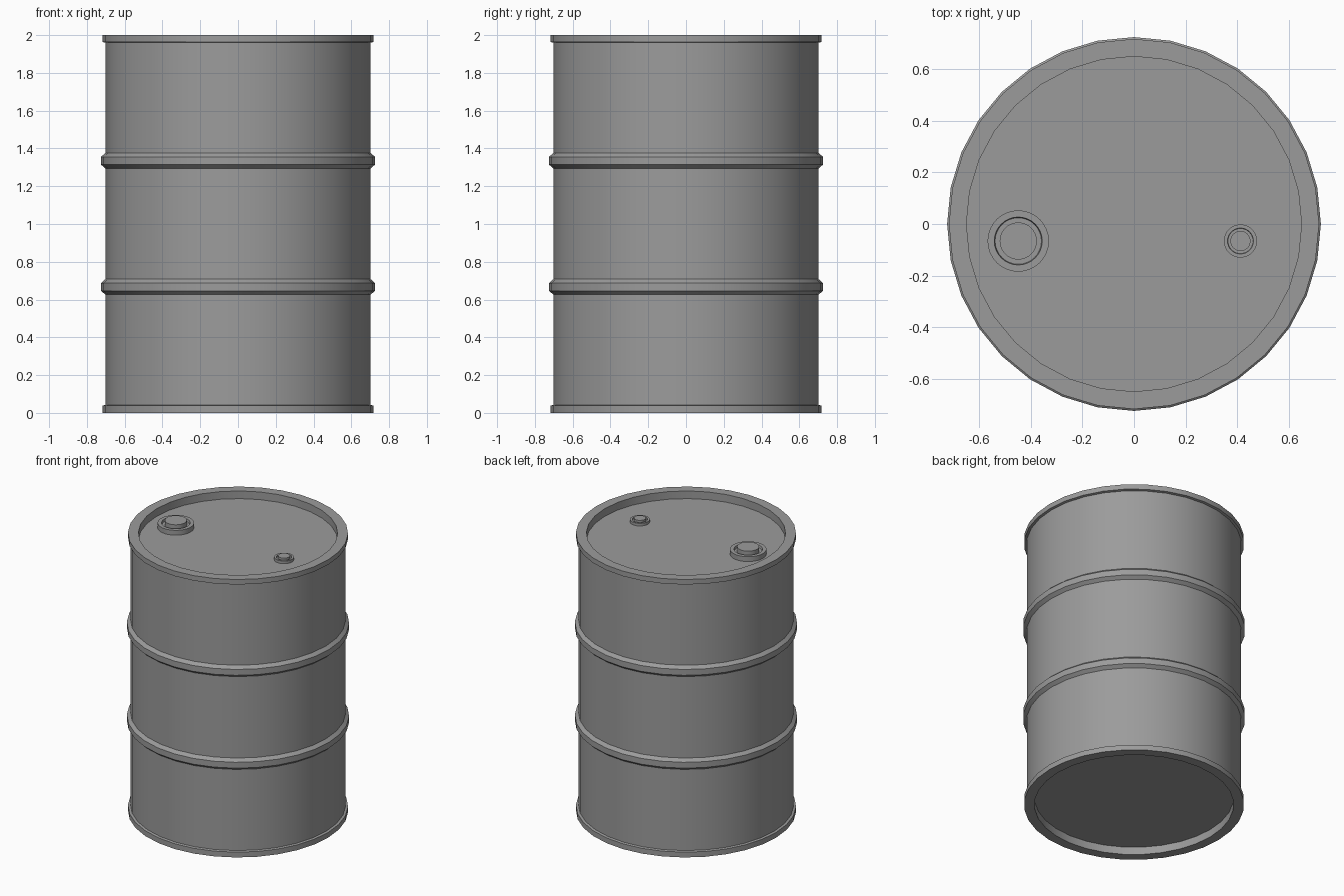
import bpy, bmesh, math

if "Cube" in bpy.data.objects:
    bpy.data.objects.remove(bpy.data.objects["Cube"])

steel = bpy.data.materials.new("dark_steel")
steel.diffuse_color = (0.33, 0.33, 0.33, 1)
steel.use_nodes = True
steel.node_tree.nodes["Principled BSDF"].inputs["Base Color"].default_value = steel.diffuse_color


def lathe(name, profile, sides, x=0, y=0, z=0):
    """Spin an (r, z) profile round the z axis and cap both end rings."""
    bm = bmesh.new()
    rings = [[bm.verts.new((r * math.cos(2 * math.pi * i / sides),
                            r * math.sin(2 * math.pi * i / sides), h))
              for i in range(sides)] for r, h in profile]
    for a, b in zip(rings, rings[1:]):
        for i in range(sides):
            j = (i + 1) % sides
            bm.faces.new((a[i], a[j], b[j], b[i]))
    bm.faces.new(rings[0][::-1])
    bm.faces.new(rings[-1])
    bmesh.ops.recalc_face_normals(bm, faces=bm.faces)
    mesh = bpy.data.meshes.new(name)
    bm.to_mesh(mesh)
    bm.free()
    mesh.materials.append(steel)
    obj = bpy.data.objects.new(name, mesh)
    obj.location = (x, y, z)
    bpy.context.collection.objects.link(obj)
    bpy.context.view_layer.objects.active = obj
    obj.select_set(True)
    bpy.ops.object.shade_smooth_by_angle(angle=math.radians(30))
    obj.select_set(False)
    return obj


R, RIM, RIB, LID, DEPTH = 0.702, 0.718, 0.725, 0.65, 0.055


def rib(z):
    return [(R, z - 0.041), (RIB, z - 0.021), (RIB, z + 0.021), (R, z + 0.041)]


# Drum shell: recessed base, rims, two rolling hoops, recessed lid
shell = [(LID, DEPTH), (LID, 0), (RIM, 0), (RIM, 0.038), (R, 0.042)]
shell += rib(0.667) + rib(1.335)
shell += [(R, 1.96), (RIM, 1.964), (RIM, 2), (LID, 2), (LID, 2 - DEPTH)]
lathe("drum_shell", shell, 32)


# Bungs: a collar with a plug standing in it
def bung(name, x, s):
    lathe(name, [(0.119 * s, 0), (0.119 * s, 0.035 * s), (0.093 * s, 0.035 * s),
                 (0.090 * s, 0.018 * s), (0.072 * s, 0.018 * s),
                 (0.072 * s, 0.053 * s)], 32, x, -0.066, 2 - DEPTH)


bung("large_bung", -0.449, 1)
bung("small_bung", 0.413, 0.54)
